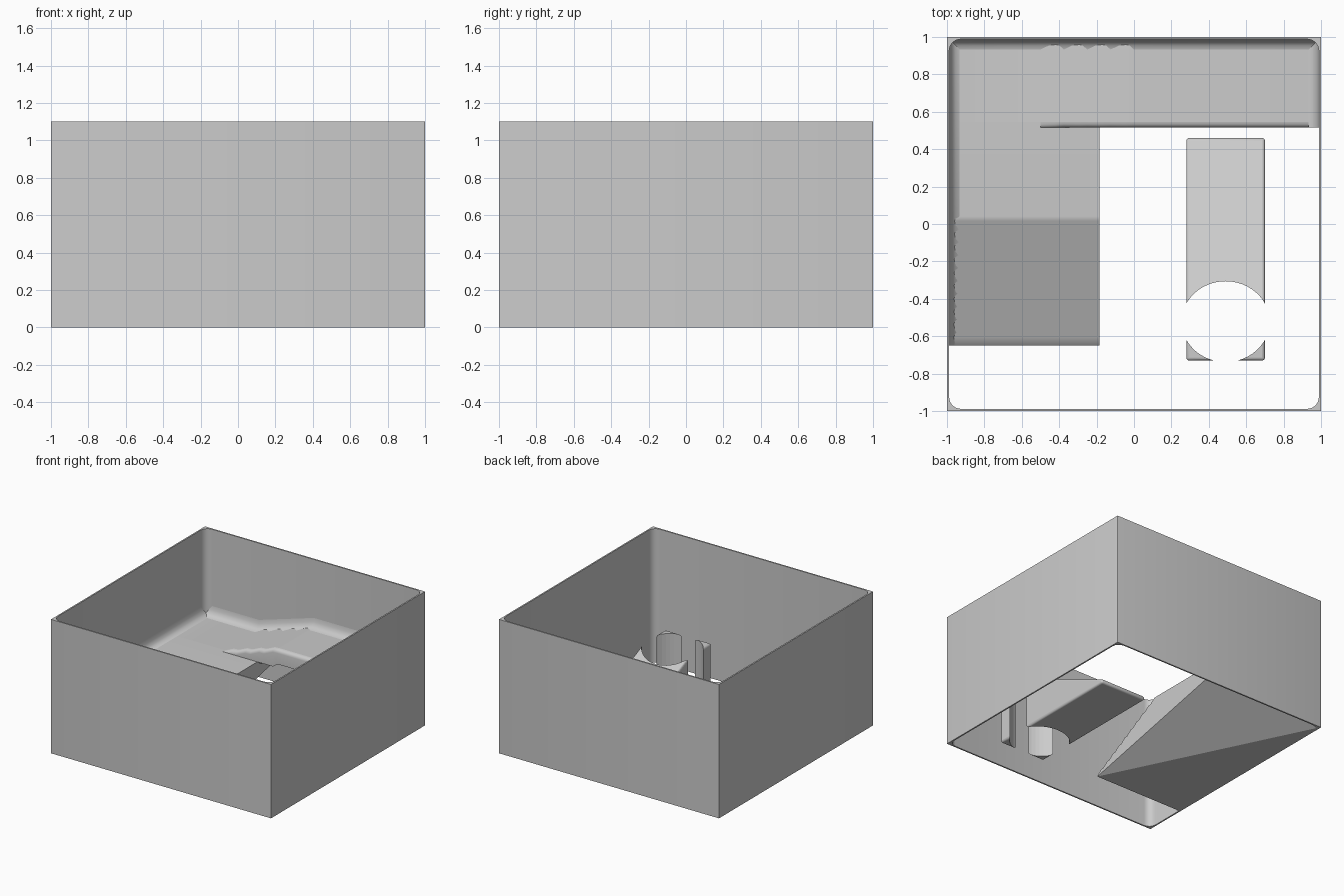
import bpy, bmesh, math
from mathutils import Vector

if "Cube" in bpy.data.objects:
    bpy.data.objects.remove(bpy.data.objects["Cube"])


def make(name, verts, faces):
    me = bpy.data.meshes.new(name)
    me.from_pydata([tuple(v) for v in verts], [], faces)
    bm = bmesh.new()
    bm.from_mesh(me)
    bmesh.ops.recalc_face_normals(bm, faces=bm.faces)
    bm.to_mesh(me)
    bm.free()
    ob = bpy.data.objects.new(name, me)
    bpy.context.collection.objects.link(ob)
    bpy.context.view_layer.objects.active = ob
    ob.select_set(True)
    bpy.ops.object.shade_smooth_by_angle(angle=math.radians(38))
    ob.select_set(False)
    return ob


def prism(name, profile, axis, a, b):
    """Extrude an (s, z) profile along x or y from a to b."""
    n = len(profile)
    put = (lambda s, z, t: (t, s, z)) if axis == 'x' else (lambda s, z, t: (s, t, z))
    verts = [put(s, z, t) for t in (a, b) for s, z in profile]
    faces = [(i, (i + 1) % n, n + (i + 1) % n, n + i) for i in range(n)]
    return make(name, verts, faces + [tuple(range(n)), tuple(range(n, 2 * n))])


def bevel(ob, width, segments=3):
    m = ob.modifiers.new("soft_edges", 'BEVEL')
    m.width, m.segments = width, segments
    m.limit_method = 'ANGLE'
    m.angle_limit = math.radians(60)


def steps(s0, s1, z0, z1, n):
    """Worn steps: sloped risers with short treads."""
    ds, dz, pts = (s1 - s0) / n, (z1 - z0) / n, []
    for i in range(n):
        pts += [(s0 + i * ds, z0 + i * dz), (s0 + (i + 0.65) * ds, z0 + (i + 0.95) * dz)]
    return pts + [(s1, z1)]


def cove(name, path, inward, w=0.055, h=0.08):
    """Concave fillet between a wall and the surface following the path."""
    k = 5
    verts, d = [], Vector(inward)
    for p in path:
        for j in range(k):
            t = math.pi / 2 * j / (k - 1)
            verts.append(Vector(p) + d * w * (1 - math.sin(t)) + Vector((0, 0, h * (1 - math.cos(t)))))
    faces = [(i * k + j, i * k + j + 1, (i + 1) * k + j + 1, (i + 1) * k + j)
             for i in range(len(path) - 1) for j in range(k - 1)]
    return make(name, verts, faces)


# Open box walls with filleted inner corners
H, IN, R = 1.1, 0.988, 0.06
SEG = 4
outer, inner = [], []
for q in range(4):
    mid = math.pi / 2 * (q + 0.5)
    cx, cy = math.copysign(1, math.cos(mid)), math.copysign(1, math.sin(mid))
    for j in range(SEG + 1):
        a = math.pi / 2 * (q + j / SEG)
        for loop, half, r in ((outer, 1.0, 0.004), (inner, IN, R)):
            loop.append((cx * (half - r) + r * math.cos(a), cy * (half - r) + r * math.sin(a)))
n = len(outer)
verts = [(x, y, z) for loop in (outer, inner) for z in (0, H) for x, y in loop]
faces = []
for i in range(n):
    j = (i + 1) % n
    for a, b in ((0, 1), (2, 3), (0, 2), (1, 3)):
        faces.append((a * n + i, a * n + j, b * n + j, b * n + i))
make("box_walls", verts, faces)

# Lower flight of steps and landing
X0, X1, YS, YL, YE = -0.99, -0.185, -0.65, 0.04, 0.515
ZL, ZB, ZP, ZQ = 0.39, 0.365, 0.54, 0.42
lower = steps(YS, YL, 0.005, ZL, 10)
prism("lower_flight", lower + [(YE + 0.03, ZL), (YE + 0.03, ZB), (YL, ZB), (YS, 0)], 'x', X0, X1)

# Upper flight and platform along the back wall
upper = steps(-0.5, 0.0, ZL, ZP, 4)
prism("upper_flight", [(X0, ZL)] + upper + [(0.99, ZP), (0.99, ZQ), (0, ZQ), (X1, ZB), (X0, ZB)],
      'y', YE + 0.03, 0.99)

# Rounded nosing along the front of the upper flight
nose = upper + [(0.99, ZP)]
N = 4
verts = []
for x, z in nose:
    low = min(ZQ, ZL) if x < 0 else ZQ
    for j in range(N + 1):
        t = math.pi / 2 * j / N
        r = min(0.03, z - low)
        verts.append((x, YE + 0.03 - 0.03 * math.sin(t), z - r * (1 - math.cos(t))))
    verts.append((x, YE, low))
K = N + 2
make("upper_nosing", verts, [(i * K + j, i * K + j + 1, (i + 1) * K + j + 1, (i + 1) * K + j)
                             for i in range(len(nose) - 1) for j in range(K - 1)])

# Sloping fill beneath the lower flight
bm = bmesh.new()
for p in ((X1, YS, 0), (X0, YS, 0), (X0, 0.99, 0), (X1, YL, ZB), (X1, YE, ZB),
          (X0, YL, ZB), (X0, 0.99, ZB), (X1, 0.99, ZB)):
    bm.verts.new(p)
bmesh.ops.convex_hull(bm, input=bm.verts)
me = bpy.data.meshes.new("flight_underside")
bm.to_mesh(me)
bm.free()
bpy.context.collection.objects.link(bpy.data.objects.new("flight_underside", me))

# Coves where the floors meet the walls
cove("left_cove", [(-IN, YS, 0), (-IN, YL, ZL), (-IN, IN, ZL)], (1, 0, 0))
cove("back_cove", [(-IN, IN, ZL), (-0.5, IN, ZL), (0, IN, ZP), (IN, IN, ZP)], (0, -1, 0))
cove("right_cove", [(IN, YE, ZP), (IN, IN, ZP)], (-1, 0, 0))

# Free-standing ramp with a round shaft leaving two posts
bpy.ops.mesh.primitive_cylinder_add(vertices=48, radius=1, depth=2, location=(0.49, -0.522, 0.2))
cutter = bpy.context.object
cutter.name = "shaft_cutter"
cutter.scale = (0.235, 0.216, 1)
cutter.hide_render = True
cutter.hide_set(True)
ramp = prism("ramp_and_posts", [(-0.73, 0), (-0.73, 0.435), (-0.45, 0.435), (0.46, 0.03), (0.46, 0)],
             'x', 0.28, 0.70)
bevel(ramp, 0.015)
cut = ramp.modifiers.new("shaft", 'BOOLEAN')
cut.operation, cut.object, cut.solver = 'DIFFERENCE', cutter, 'EXACT'
